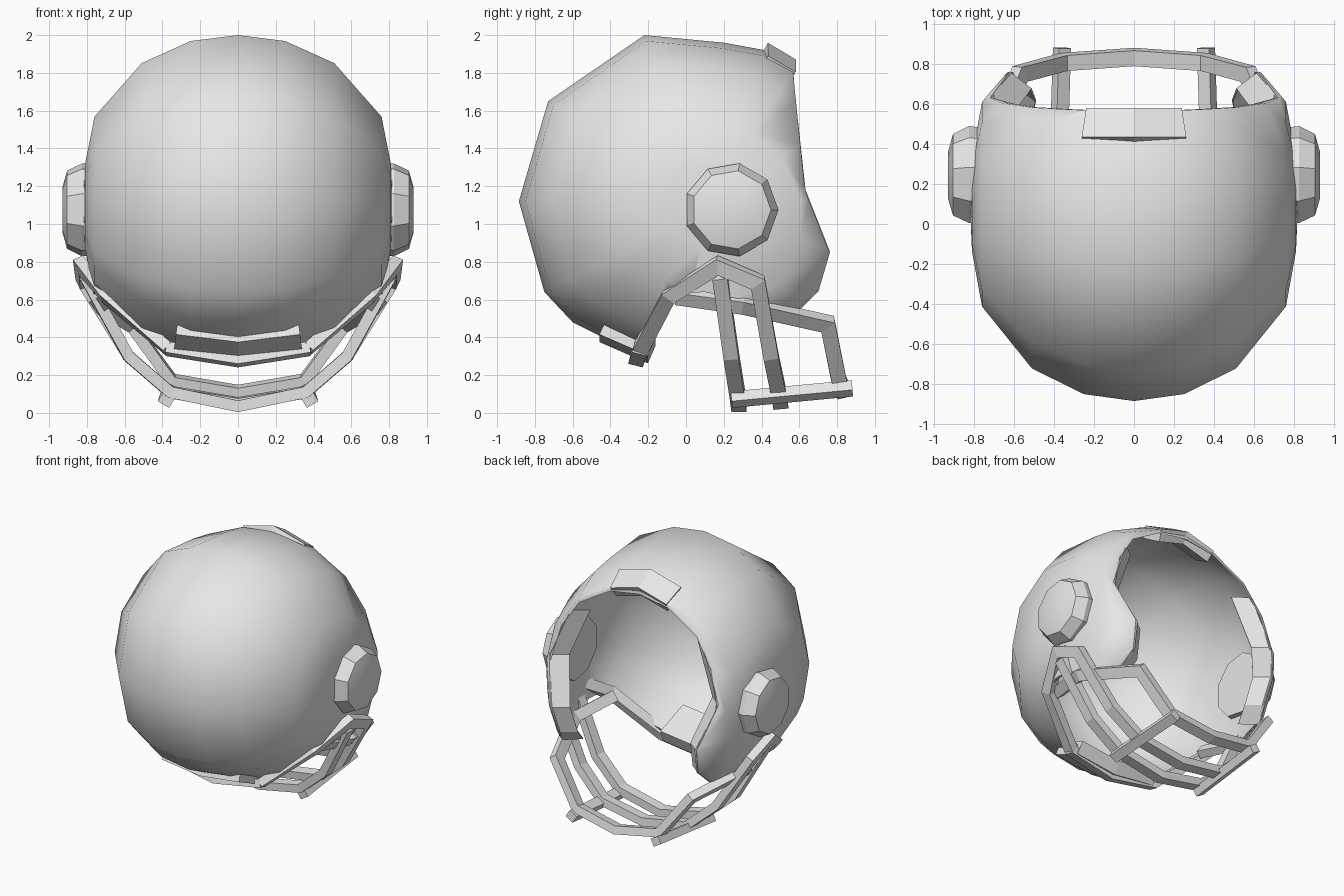
import bpy, bmesh, math
from mathutils import Vector
from mathutils.bvhtree import BVHTree

if "Cube" in bpy.data.objects:
    bpy.data.objects.remove(bpy.data.objects["Cube"])

grey = bpy.data.materials.new("light_grey")
grey.diffuse_color = (0.8, 0.8, 0.8, 1)
grey.use_nodes = True
grey.node_tree.nodes["Principled BSDF"].inputs["Base Color"].default_value = grey.diffuse_color


def finish(name, bm):
    bmesh.ops.recalc_face_normals(bm, faces=bm.faces)
    me = bpy.data.meshes.new(name)
    bm.to_mesh(me)
    bm.free()
    ob = bpy.data.objects.new(name, me)
    bpy.context.collection.objects.link(ob)
    me.materials.append(grey)
    return ob


def smooth(ob, degrees):
    bpy.ops.object.select_all(action='DESELECT')
    bpy.context.view_layer.objects.active = ob
    ob.select_set(True)
    bpy.ops.object.shade_smooth_by_angle(angle=math.radians(degrees))


def loft(bm, rings, cap=True):
    rows = [[bm.verts.new(p) for p in r] for r in rings]
    n = len(rows[0])
    for a, b in zip(rows, rows[1:]):
        for i in range(n):
            j = (i + 1) % n
            bm.faces.new((a[i], a[j], b[j], b[i]))
    if cap:
        bm.faces.new(rows[0])
        bm.faces.new(rows[-1])
    return rows


def strap(name, half, width=0.08, thick=0.06, normal=None, mirror=True):
    """Flat bar along a path; its half path is mirrored through x = 0."""
    pts = [Vector(p) for p in half]
    if mirror:
        pts = [Vector((-p.x, p.y, p.z)) for p in reversed(pts[1:])] + pts
    rings = []
    for i, p in enumerate(pts):
        d1 = (p - pts[i - 1]).normalized() if i else None
        d2 = (pts[i + 1] - p).normalized() if i < len(pts) - 1 else None
        t = ((d1 or d2) + (d2 or d1)).normalized()
        k = min(1.4, 1 / max(0.5, t.dot(d1 or d2)))     # mitre
        out = Vector(normal) if normal else p - Vector((0, p.y * 0.6 + 0.1, 1.1))
        out = (out - t * out.dot(t)).normalized()
        w = t.cross(out)
        if d1 and d2:                                   # widen in the bend plane
            bend = d2 - d1
            b = bend.normalized() if bend.length > 1e-4 else out
        else:
            b, k = out, 1
        ring = []
        for sw, so in ((1, 1), (1, -1), (-1, -1), (-1, 1)):
            o = w * sw * width / 2 + out * so * thick / 2
            ring.append(p + o + b * o.dot(b) * (k - 1))
        rings.append(ring)
    bm = bmesh.new()
    loft(bm, rings)
    return finish(name, bm)


# Shell: side outline scaled towards the ears, later cut open
outline = [(-.885, 1.12), (-.73, 1.65), (-.22, 2.0), (.2, 1.96), (.42, 1.92), (.58, 1.83),
           (.88, 1.6), (1.08, 1.15), (1.07, .75), (.86, .3), (.4, .13), (0, .17),
           (-.3, .33), (-.6, .48), (-.75, .64)]
steps = [(.81, .24), (.76, .52), (.51, .835), (.25, .965), (0, 1)]
steps = [(-x, s) for x, s in steps] + [(x, s) for x, s in reversed(steps[:-1])]
cy, cz = .1, 1.1
bm = bmesh.new()
rows = loft(bm, [[(x, cy + (y - cy) * s, cz + (z - cz) * s) for y, z in outline]
                 for x, s in steps], cap=False)
for row, x in ((rows[0], -.82), (rows[-1], .82)):
    pole = bm.verts.new((x, cy, cz))
    for i in range(len(row)):
        bm.faces.new((row[i - 1], row[i], pole))
surface = BVHTree.FromBMesh(bm)
shell = finish("helmet_shell", bm)

# Cutter for the neck and face openings
cut = [(.53, 2.3), (.575, 1.72), (.63, 1.18), (.76, .85), (.70, .65), (.6, .55), (.35, .59),
       (.1, .64), (-.08, .63), (-.25, .3), (-.3, -.2), (1.6, -.2), (1.6, 2.3)]
bm = bmesh.new()
loft(bm, [[(x, y, z) for y, z in cut] for x in (-1.5, 1.5)])
cutter = finish("opening_cutter", bm)
cutter.hide_render = True

solid = shell.modifiers.new("thickness", 'SOLIDIFY')
solid.thickness, solid.offset = .02, -1
boolean = shell.modifiers.new("openings", 'BOOLEAN')
boolean.operation, boolean.solver, boolean.object = 'DIFFERENCE', 'EXACT', cutter
bpy.context.view_layer.objects.active = shell
shell.select_set(True)
for m in ("thickness", "openings"):
    bpy.ops.object.modifier_apply(modifier=m)
bpy.data.objects.remove(cutter)
smooth(shell, 55)

# Inward lips along the jaw edges
for side, label in ((1, "right"), (-1, "left")):
    bm = bmesh.new()
    pairs = []
    for y, z in [(.59, 1.55)] + cut[2:6]:
        x = surface.ray_cast(Vector((2, y - .005, z)), Vector((-1, 0, 0)))[0].x - .005
        pairs.append([bm.verts.new((side * x, y - .005, z)),
                      bm.verts.new((side * (x - .11), y - .09, z))])
    for a, b in zip(pairs, pairs[1:]):
        bm.faces.new((a[0], a[1], b[1], b[0]))
    lip = finish(label + "_jaw_lip", bm)
    lip.modifiers.new("thickness", 'SOLIDIFY').thickness = .01

# Ear covers: nine-sided, slightly domed discs
for side, label in ((1, "right"), (-1, "left")):
    bm = bmesh.new()
    loft(bm, [[(side * x, .24 + r * math.cos(i * math.tau / 9), 1.075 + r * math.sin(i * math.tau / 9))
               for i in range(9)] for x, r in ((.75, .24), (.825, .25), (.905, .21), (.93, .12))])
    smooth(finish(label + "_ear_cover", bm), 30)

# Bumper plates at the brow and the nape
strap("brow_bumper", [(0, -.31, .365), (.33, -.31, .405)], .28, .10, (0, -.4, -.92))
strap("nape_bumper", [(0, .485, 1.875), (.24, .485, 1.81)], .17, .09, (0, .5, .87))

# Face guard: main loop around the opening, then the lower loops
strap("guard_main_loop", [(0, .5, .05), (.36, .49, .11), (.58, .45, .3), (.82, .38, .69),
                          (.83, .17, .78), (.70, -.09, .62), (.37, -.24, .34)])
strap("guard_brow_bar", [(0, -.26, .28), (.38, -.24, .34)])
strap("guard_middle_loop", [(0, .28, .035), (.36, .27, .11), (.58, .24, .3), (.81, .18, .72)])
strap("guard_front_loop", [(0, .835, .11), (.35, .81, .17), (.57, .75, .47),
                           (.74, .3, .57), (.65, -.05, .62)])

# Lengthwise bars under the loops
for side, label in ((1, "right"), (-1, "left")):
    strap(label + "_guard_upright", [(side * .38, .24, .07), (side * .36, .88, .13)],
          .07, .06, (side * .5, 0, -.85), mirror=False)
